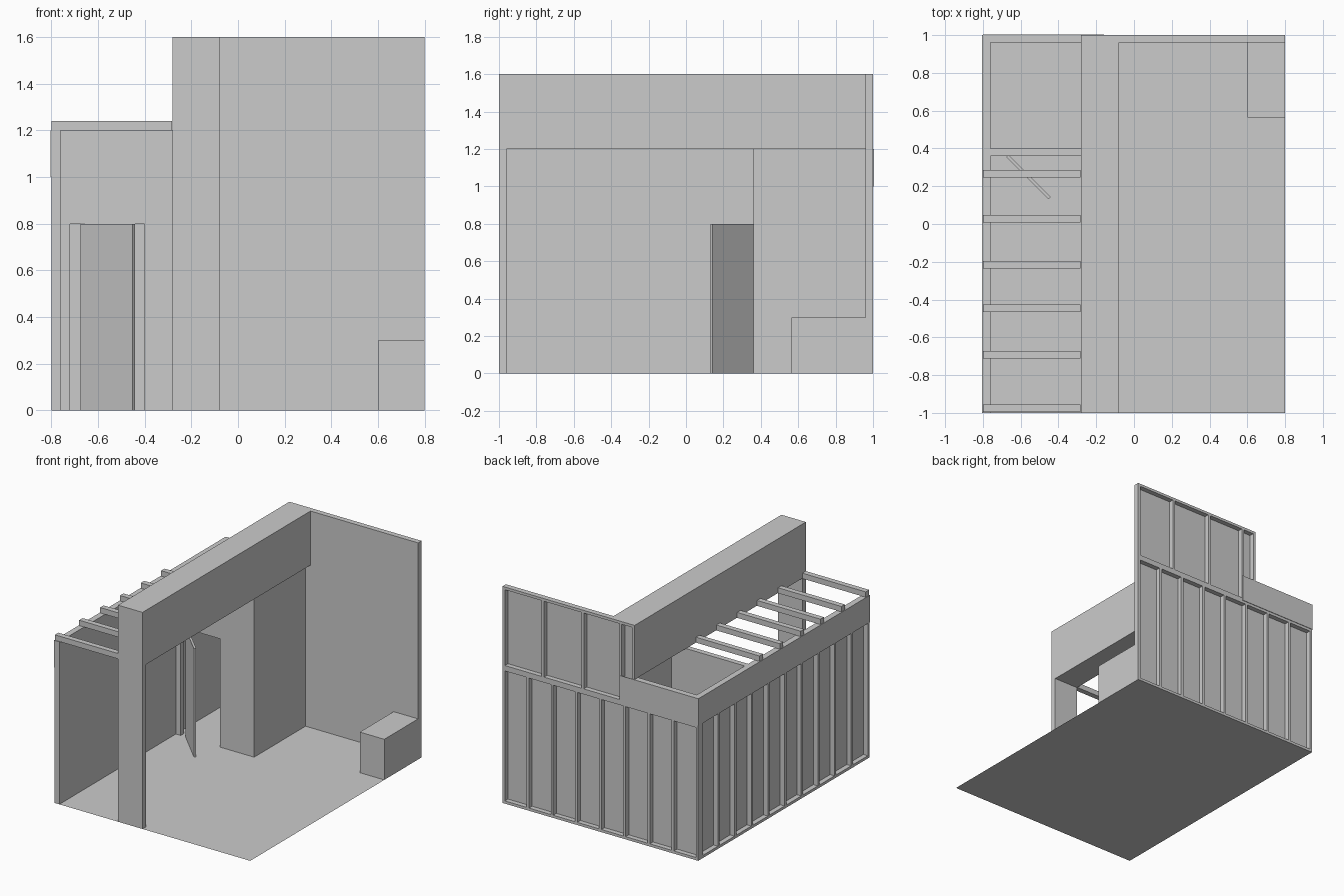
import bpy, bmesh
from mathutils import Vector, Matrix

if "Cube" in bpy.data.objects:
    bpy.data.objects.remove(bpy.data.objects["Cube"])


def finish(name, bm):
    bmesh.ops.recalc_face_normals(bm, faces=bm.faces[:])
    me = bpy.data.meshes.new(name)
    bm.to_mesh(me)
    bm.free()
    ob = bpy.data.objects.new(name, me)
    bpy.context.collection.objects.link(ob)
    return ob


def add_box(bm, x, y, z):
    mid = [(a + b) / 2 for a, b in (x, y, z)]
    size = [b - a for a, b in (x, y, z)]
    bmesh.ops.create_cube(bm, size=1, matrix=Matrix.Translation(mid) @ Matrix.Diagonal((*size, 1)))


def boxes(name, *items):
    bm = bmesh.new()
    for item in items:
        add_box(bm, *item)
    return finish(name, bm)


def prism(name, points, direction):
    bm = bmesh.new()
    face = bm.faces.new([bm.verts.new(p) for p in points])
    new = bmesh.ops.extrude_face_region(bm, geom=[face])["geom"]
    verts = [v for v in new if isinstance(v, bmesh.types.BMVert)]
    bmesh.ops.translate(bm, verts=verts, vec=Vector(direction))
    return finish(name, bm)


T = 0.04    # wall thickness
S = 0.02    # timber width
P = 0.004   # sheet thickness
yi, yo = 0.96, 1.0

# Floor sheet
bm = bmesh.new()
bmesh.ops.create_grid(bm, x_segments=1, y_segments=1, size=1, matrix=Matrix.Diagonal((0.8, 1, 1, 1)))
finish("floor", bm)

# Back wall lining, stepped down on the left
prism("back_wall_panel",
      [(x, yi, z) for x, z in ((-0.8, 0), (0.8, 0), (0.8, 1.6), (-0.28, 1.6), (-0.28, 1.2), (-0.8, 1.2))],
      (0, P, 0))

# Back wall timber frame: lower bay, upper bay and low left bay
lower = [((-0.8, 0.8), (yi + P, yo), z) for z in ((0, S), (1 - S, 1))]
for i in range(9):
    x = -0.8 + i * (1.6 - S) / 8
    lower.append(((x, x + S), (yi + P, yo), (S, 1 - S)))
boxes("back_lower_frame", *lower)

upper = [((-0.28, 0.8), (yi + P, yo), z) for z in ((1, 1 + S), (1.6 - S, 1.6))]
for x in (-0.28, -0.175, 0.135, 0.46, 0.78):
    upper.append(((x, x + S), (yi + P, yo), (1 + S, 1.6 - S)))
boxes("back_upper_frame", *upper)

boxes("back_left_header", ((-0.8, -0.28), (yi + P, yo), (1, 1.2)))
boxes("back_fascia", ((-0.8, -0.16), (yo, yo + P), (1, 1.2)))

# Left wall lining and timber frame
boxes("left_wall_panel", ((-0.76 - P, -0.76), (-1, yi), (0, 1.2)))
left = [((-0.8, -0.76 - P), (-1, yi + P), z) for z in ((0, S), (1, 1.2))]
for i in range(11):
    y = -1 + i * (yi + P + 1 - S) / 10
    left.append(((-0.8, -0.76 - P), (y, y + S), (S, 1)))
boxes("left_frame", *left)
boxes("left_fascia", ((-0.8 - P, -0.8), (-1, 1), (1, 1.2)))

# Deep beam with its front post
prism("beam_and_post",
      [(-0.28, y, z) for y, z in ((-1, 0), (-0.96, 0), (-0.96, 1.2), (yi, 1.2), (yi, 1.6), (-1, 1.6))],
      (0.2, 0, 0))

# Small room: front partition with a doorway, and side partition
prism("door_partition",
      [(x, 0.36, z) for x, z in ((-0.76, 0), (-0.72, 0), (-0.72, 0.8), (-0.40, 0.8),
                                 (-0.40, 0), (-0.12, 0), (-0.12, 1.2), (-0.76, 1.2))],
      (0, T, 0))
boxes("side_partition", ((-0.16, -0.12), (0.40, yi), (0, 1.2)))

# Door leaf standing open
door = boxes("door", ((0, 0.315), (-0.008, 0.008), (0, 0.8)))
door.location = (-0.67, 0.36, 0)
door.rotation_euler.z = -0.785

# Roof joists
for i, y in enumerate((-0.975, -0.692, -0.447, -0.215, 0.028, 0.265)):
    boxes(f"roof_joist_{i + 1}", ((-0.8, -0.282), (y - T / 2, y + T / 2), (1.2, 1.24)))

# Low box in the back right corner
boxes("corner_box", ((0.6, 0.8), (0.565, yi), (0, 0.3)))
